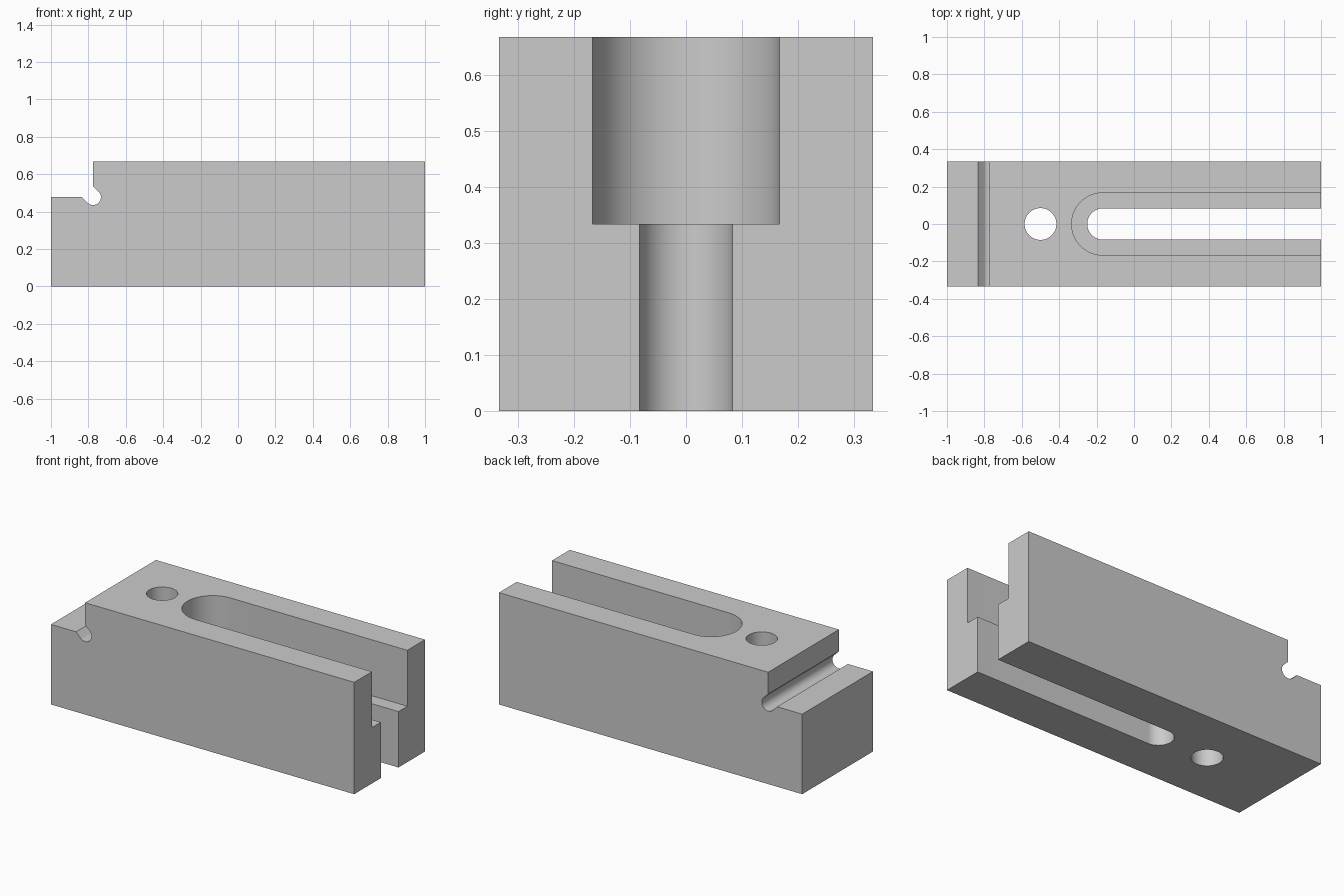
import bpy, bmesh
from math import sin, cos, pi, radians
from mathutils import Vector

if "Cube" in bpy.data.objects:
    bpy.data.objects.remove(bpy.data.objects["Cube"])

HALF_WIDTH, HEIGHT = 1 / 3, 2 / 3
STEP_X, STEP_Z = -0.775, 0.477      # inner corner of the locating step
RELIEF = 0.042                      # radius of the corner relief groove

grey = bpy.data.materials.new("light_grey")
grey.use_nodes = True
grey.diffuse_color = (0.6, 0.6, 0.6, 1)
grey.node_tree.nodes["Principled BSDF"].inputs["Base Color"].default_value = (0.6, 0.6, 0.6, 1)


def arc(cx, cy, r, start, end, steps):
    angles = [radians(start + (end - start) * i / steps) for i in range(steps + 1)]
    return [(cx + r * cos(a), cy + r * sin(a)) for a in angles]


def prism(name, points, offset):
    """Extrude a closed loop of 3D points along an offset."""
    bm = bmesh.new()
    face = bm.faces.new([bm.verts.new(p) for p in points])
    extruded = bmesh.ops.extrude_face_region(bm, geom=[face])["geom"]
    moved = [v for v in extruded if isinstance(v, bmesh.types.BMVert)]
    bmesh.ops.translate(bm, verts=moved, vec=Vector(offset))
    bmesh.ops.recalc_face_normals(bm, faces=bm.faces)
    mesh = bpy.data.meshes.new(name)
    bm.to_mesh(mesh)
    bm.free()
    mesh.materials.append(grey)
    obj = bpy.data.objects.new(name, mesh)
    bpy.context.collection.objects.link(obj)
    return obj


# Side profile: block with a step and a rounded diagonal relief in its corner
reach = RELIEF * 2 ** 0.5
profile = [(-1, 0), (1, 0), (1, HEIGHT), (STEP_X, HEIGHT), (STEP_X, STEP_Z + reach)]
profile += arc(STEP_X, STEP_Z, RELIEF, 45, -135, 24)
profile += [(STEP_X - reach, STEP_Z), (-1, STEP_Z)]
block = prism("clamp_block", [(x, -HALF_WIDTH, z) for x, z in profile], (0, 2 * HALF_WIDTH, 0))


def cut(name, outline, bottom, top):
    cutter = prism(name, [(x, y, bottom) for x, y in outline], (0, 0, top - bottom))
    cutter.hide_render = True
    mod = block.modifiers.new(name, "BOOLEAN")
    mod.operation = "DIFFERENCE"
    mod.solver = "EXACT"
    mod.object = cutter
    bpy.context.view_layer.objects.active = block
    bpy.ops.object.modifier_apply(modifier=mod.name)
    bpy.data.objects.remove(cutter)


def slot(radius):
    """Slot with a round inner end, open at the right."""
    return arc(-1 / 6, 0, radius, 90, 270, 40) + [(1.1, -radius), (1.1, radius)]


# Wide upper slot, narrow through slot and the pin hole
cut("upper_slot", slot(1 / 6), HEIGHT / 2, 1)
cut("lower_slot", slot(1 / 12), -0.2, 0.5)
cut("pin_hole", arc(-0.5, 0, 0.085, 0, 352.5, 47), -0.2, 1)

# Smooth the rounded walls, keep the edges crisp
bpy.ops.object.select_all(action="DESELECT")
block.select_set(True)
bpy.context.view_layer.objects.active = block
bpy.ops.object.shade_smooth_by_angle(angle=radians(30))
